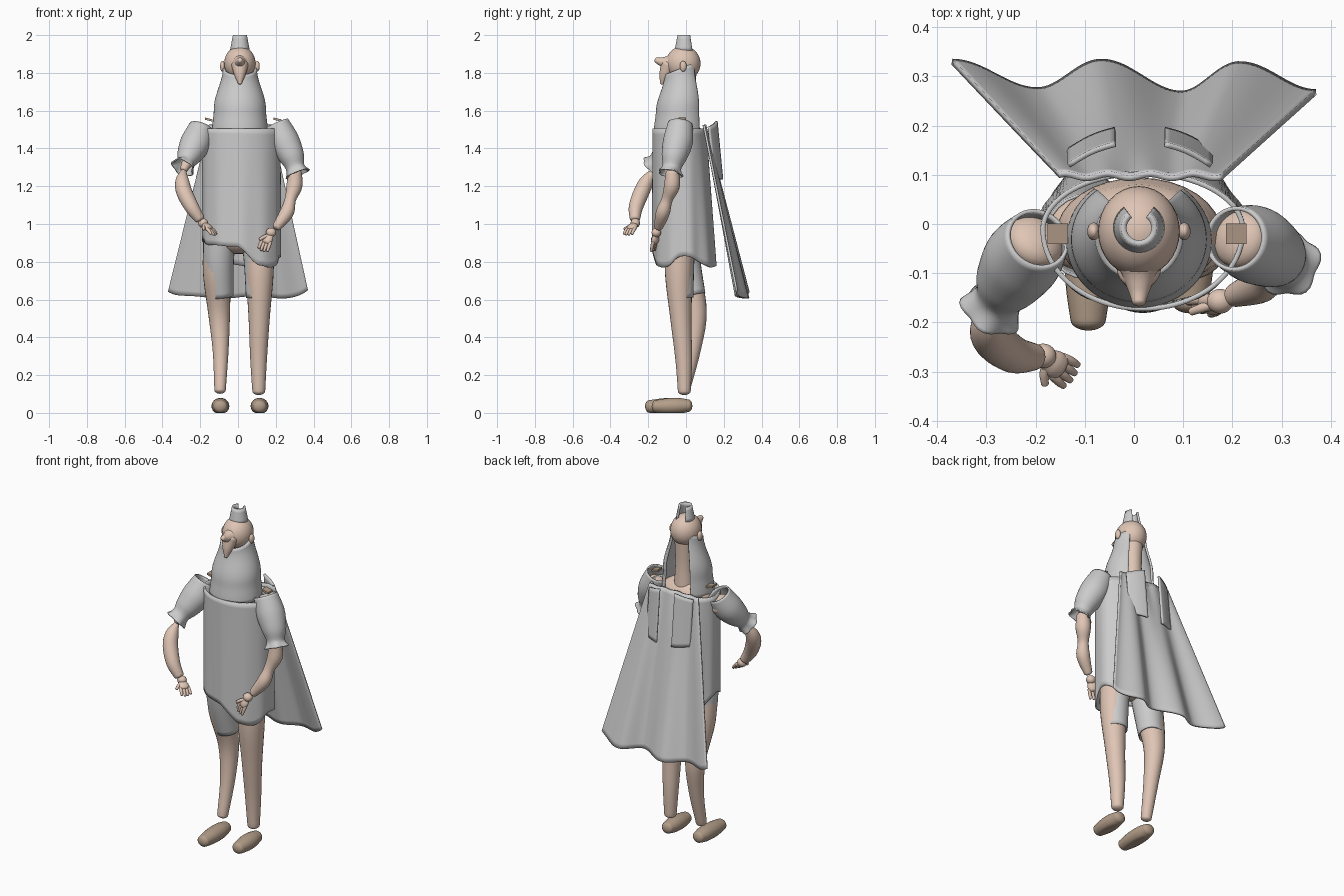
import bpy, bmesh
from math import sin, cos, pi, radians
from mathutils import Vector as V

if "Cube" in bpy.data.objects:
    bpy.data.objects.remove(bpy.data.objects["Cube"])


def material(name, col):
    m = bpy.data.materials.new(name)
    m.diffuse_color = (*col, 1)
    m.use_nodes = True
    m.node_tree.nodes["Principled BSDF"].inputs["Base Color"].default_value = m.diffuse_color
    return m


SKIN = material("skin", (0.74, 0.56, 0.46))
BROWN = material("brown", (0.45, 0.34, 0.25))


def finish(name, bm, mat=None, thick=0):
    bmesh.ops.remove_doubles(bm, verts=bm.verts, dist=1e-5)
    bmesh.ops.recalc_face_normals(bm, faces=bm.faces)
    me = bpy.data.meshes.new(name)
    bm.to_mesh(me)
    bm.free()
    ob = bpy.data.objects.new(name, me)
    bpy.context.collection.objects.link(ob)
    if mat:
        me.materials.append(mat)
    if thick:
        s = ob.modifiers.new("thickness", 'SOLIDIFY')
        s.thickness, s.offset = thick, 0
    me.polygons.foreach_set("use_smooth", [True] * len(me.polygons))
    me.set_sharp_from_angle(angle=radians(50))
    return ob


def skin_rings(rings, closed):
    bm = bmesh.new()
    vs = [[bm.verts.new(p) for p in r] for r in rings]
    n = len(vs[0])
    for a, b in zip(vs, vs[1:]):
        for i in range(n if closed else n - 1):
            j = (i + 1) % n
            bm.faces.new((a[i], a[j], b[j], b[i]))
    return bm


def sweep(name, pts, mat=None, flat=1.0, ref=(0, 1, 0), thick=0, frill=0, seg=24, steps=5, floor=False):
    """Smooth tube through (x, y, z, radius); domed ends, or open ends if thick."""
    P = [pts[0]] + list(pts) + [pts[-1]]
    path = []
    for k in range(1, len(P) - 2):
        for s in range(steps + (k == len(P) - 3)):
            t = s / steps
            path.append([0.5 * (2 * b + (c - a) * t + (2 * a - 5 * b + 4 * c - d) * t * t
                         + (3 * b - a - 3 * c + d) * t ** 3) for a, b, c, d in zip(*P[k - 1:k + 3])])
    stations = []
    for i, p in enumerate(path):
        q0, q1 = path[max(i - 1, 0)], path[min(i + 1, len(path) - 1)]
        d = (V(q1[:3]) - V(q0[:3])).normalized()
        stations.append((V(p[:3]), d, p[3]))
    if not thick:
        a, b = stations[0], stations[-1]
        dome = [i * pi / 10 for i in range(1, 6)]
        stations = ([(a[0] - a[1] * a[2] * sin(t) * .6, a[1], a[2] * cos(t)) for t in reversed(dome)] + stations
                    + [(b[0] + b[1] * b[2] * sin(t) * .6, b[1], b[2] * cos(t)) for t in dome])
    rings = []
    for k, (c, d, r) in enumerate(stations):
        side = d.cross(V(ref)).normalized()
        up = side.cross(d)
        w = frill * max(0, k / (len(stations) - 1) - .75) * 4
        ring = []
        for i in range(seg):
            a = 2 * pi * i / seg
            p = c + (side * cos(a) + up * sin(a) * flat) * r * (1 + w * sin(5 * a))
            if floor:
                p.z = max(p.z, 0)
            ring.append(p)
        rings.append(ring)
    return finish(name, skin_rings(rings, True), mat, thick)


def shell(name, f, nu, nv, thick, closed=False, mat=None):
    """Cloth sheet from f(u, v) with u, v in 0..1."""
    rings = [[f(i / (nu if closed else nu - 1), j / (nv - 1)) for i in range(nu)] for j in range(nv)]
    return finish(name, skin_rings(rings, closed), mat, thick)


def ball(name, loc, scale, mat=None):
    bm = bmesh.new()
    bmesh.ops.create_uvsphere(bm, u_segments=32, v_segments=20, radius=1)
    for v in bm.verts:
        v.co = V([c * s + o for c, s, o in zip(v.co, scale, loc)])
    return finish(name, bm, mat)


def ease(knots, x):
    """Smooth interpolation through (x, value) knots."""
    for (a, p), (b, q) in zip(knots, knots[1:]):
        if x <= b:
            t = (x - a) / (b - a)
            return p + (q - p) * (1 - cos(pi * t)) / 2
    return knots[-1][1]


# Head, upturned nose, pointed chin and ears
ball("head", (.01, -.015, 1.85), (.083, .092, .092), SKIN)
sweep("nose", [(.01, -.05, 1.855, .062), (.01, -.10, 1.855, .036), (.01, -.135, 1.86, .022), (.01, -.158, 1.868, .014)],
      SKIN, ref=(0, 0, 1))
sweep("chin", [(.01, -.09, 1.84, .045), (.01, -.112, 1.79, .03), (.01, -.128, 1.745, .01)], SKIN)
for s in (-1, 1):
    ball("ear", (.01 + s * .092, -.015, 1.835), (.013, .018, .028), SKIN)

# Neck and torso under the clothes
sweep("neck", [(.01, .0, 1.5, .06), (.01, .0, 1.65, .05), (.01, 0, 1.8, .055)], SKIN)
sweep("torso", [(.01, -.02, .93, .15), (.01, -.02, 1.2, .15), (.01, -.02, 1.4, .168), (.01, -.02, 1.47, .155)],
      SKIN, flat=.68, seg=32)

# Open crown on top of the head
def crown(u, v):
    a = radians(125 + 290 * u)
    r = .047 - .016 * v
    return (.01 + r * cos(a), -.008 + r * sin(a), 1.915 + .085 * v)
shell("crown", crown, 32, 5, .012)

# Beard-like hood, open down the back
def hood(u, v):
    a = radians(128 + 284 * u)
    rx = ease([(0, .142), (.35, .132), (1, .084)], v)
    ry = ease([(0, .130), (.35, .122), (1, .082)], v)
    top = 1.825 + .035 * sin(a)
    return (.01 + rx * cos(a), -.035 + .01 * v + ry * sin(a), 1.49 + (top - 1.49) * v)
shell("hood", hood, 56, 18, .012)

# Tunic with uneven hem
HEM = [(0, .83), (60, .77), (120, .79), (180, .92), (215, .89), (262, .88), (300, .78), (318, .77), (360, .83)]
def tunic(u, v):
    d = 360 * u
    a = radians(d)
    lo = ease(HEM, d)
    fold = .004 * sin(9 * a) * (1 - v)
    rx = .203 + fold
    back = .155 - .02 * v if sin(a) < 0 else .165 - .05 * v
    y = -.012 + sin(a) * (.16 if sin(a) < 0 else back) + fold
    return (.018 + rx * cos(a), y, lo + (1.505 - lo) * v)
shell("tunic", tunic, 96, 24, .01, closed=True)

# Cape with flowing folds
FOLDS = [(-1, .33), (-.53, .272), (-.18, .33), (.26, .265), (.58, .325), (1, .268)]
def cape(u, v):
    s = 2 * u - 1
    half = .165 + .205 * v
    y = .097 + (ease(FOLDS, s) - .097) * v + .004 * sin(12 * s) * (1 - v)
    bottom = .612 + .035 * abs(s) ** 8 + .006 * sin(7 * s)
    return (.012 * (1 - v) + half * s, y, 1.525 + (bottom - 1.525) * v)
shell("cape", cape, 80, 36, .012)

# Two flat tails hanging on the back of the cape
for s in (-1, 1):
    def tail(u, v, s=s):
        x = .012 + s * (.05 + .095 * u)
        return (x, .162 - .043 * u + .006 * sin(pi * u) + .03 * v, 1.545 - .03 * u - (.27 + .04 * (1 - u)) * v)
    shell("back_tail", tail, 10, 14, .011)

# Shoulder tabs
for x in (-.155, .208):
    bm = bmesh.new()
    bmesh.ops.create_cube(bm, size=1)
    for v in bm.verts:
        v.co = V((x + v.co.x * .042, -.02 + v.co.y * .042, 1.553 + v.co.z * .012 - v.co.x * .01))
    finish("shoulder_tab", bm, BROWN)

# Puffed sleeves with flared cuffs
sweep("sleeve_right", [(.205, -.03, 1.53, .062), (.245, -.042, 1.44, .075), (.283, -.062, 1.36, .064),
      (.303, -.075, 1.30, .046), (.316, -.083, 1.265, .062)], thick=.008, frill=.1, seg=40)
sweep("sleeve_left", [(-.195, -.03, 1.51, .062), (-.225, -.07, 1.43, .076), (-.255, -.115, 1.37, .064),
      (-.275, -.15, 1.33, .046), (-.292, -.178, 1.30, .06)], thick=.008, frill=.1, seg=40)

# Upper arms and forearms
sweep("upper_arm_right", [(.215, -.03, 1.46, .06), (.26, -.05, 1.38, .045), (.298, -.07, 1.29, .03)], SKIN)
sweep("upper_arm_left", [(-.2, -.035, 1.45, .06), (-.245, -.1, 1.37, .042), (-.287, -.168, 1.29, .02)], SKIN)
sweep("forearm_right", [(.302, -.072, 1.27, .036), (.298, -.075, 1.2, .042), (.277, -.1, 1.13, .03),
      (.258, -.123, 1.06, .037), (.205, -.145, .985, .024)], SKIN)
sweep("forearm_left", [(-.288, -.17, 1.28, .014), (-.295, -.205, 1.23, .036), (-.285, -.235, 1.17, .042),
      (-.245, -.265, 1.09, .038), (-.205, -.27, 1.03, .028)], SKIN)


# Hands: wrist ball, palm, four fingers and thumb
def hand(name, wrist, tip, spread, thumb):
    w, t, sp = V(wrist), V(tip), V(spread)
    ball(name + "_wrist", w, (.027, .025, .025), SKIN)
    d = t - w
    k = w + d * .5
    sweep(name + "_palm", [(*(w + d * .15), .022), (*(w + d * .35), .028), (*k, .028)], SKIN, flat=.65, ref=d.cross(sp))
    for i in range(4):
        o = sp * (i - 1.5) * .015
        length = (.85, 1, 1, .88)[i]
        sweep(name + "_finger", [(*(k + o), .0095), (*(k + d * .28 * length + o * 1.15), .009),
              (*(k + d * .5 * length + o * 1.2 - V((0, 0, .006))), .007)], SKIN, seg=12, steps=3)
    th = V(thumb)
    sweep(name + "_thumb", [(*(w + d * .2), .012), (*(w + d * .25 + th * .6), .010), (*(w + d * .4 + th), .008)],
          SKIN, seg=12, steps=3)


hand("hand_right", (.175, -.157, .955), (.13, -.172, .865), (.85, -.45, -.3), (-.04, -.015, .0))
hand("hand_left", (-.185, -.268, 1.005), (-.125, -.31, .95), (.5, .8, .0), (-.02, -.04, -.01))

# Legs: one straight, one bent back at the calf
sweep("leg_right", [(.112, -.03, .95, .075), (.115, -.038, .75, .074), (.112, -.027, .5, .056),
      (.109, -.012, .28, .044), (.11, -.009, .115, .034)], SKIN)
sweep("leg_left", [(-.105, -.02, .95, .075), (-.112, .005, .75, .074), (-.1, .052, .53, .058),
      (-.092, .035, .33, .042), (-.095, -.01, .12, .03)], SKIN)

# Shorts, partly showing over the thighs
sweep("shorts_right", [(.095, -.03, .96, .08), (.105, -.03, .8, .071), (.108, -.027, .61, .063)], thick=.006)
sweep("shorts_left", [(-.095, -.025, .97, .085), (-.103, -.004, .8, .078), (-.092, .035, .62, .066)], thick=.006)

# Shoes
for name, x, toe in (("shoe_left", -.093, -.195), ("shoe_right", .114, -.16)):
    sweep(name, [(x, .012, .038, .036), (x, -.04, .037, .046), (x, toe * .62, .035, .046), (x, toe, .034, .036)],
          BROWN, flat=.92, ref=(0, 0, 1), floor=True)
